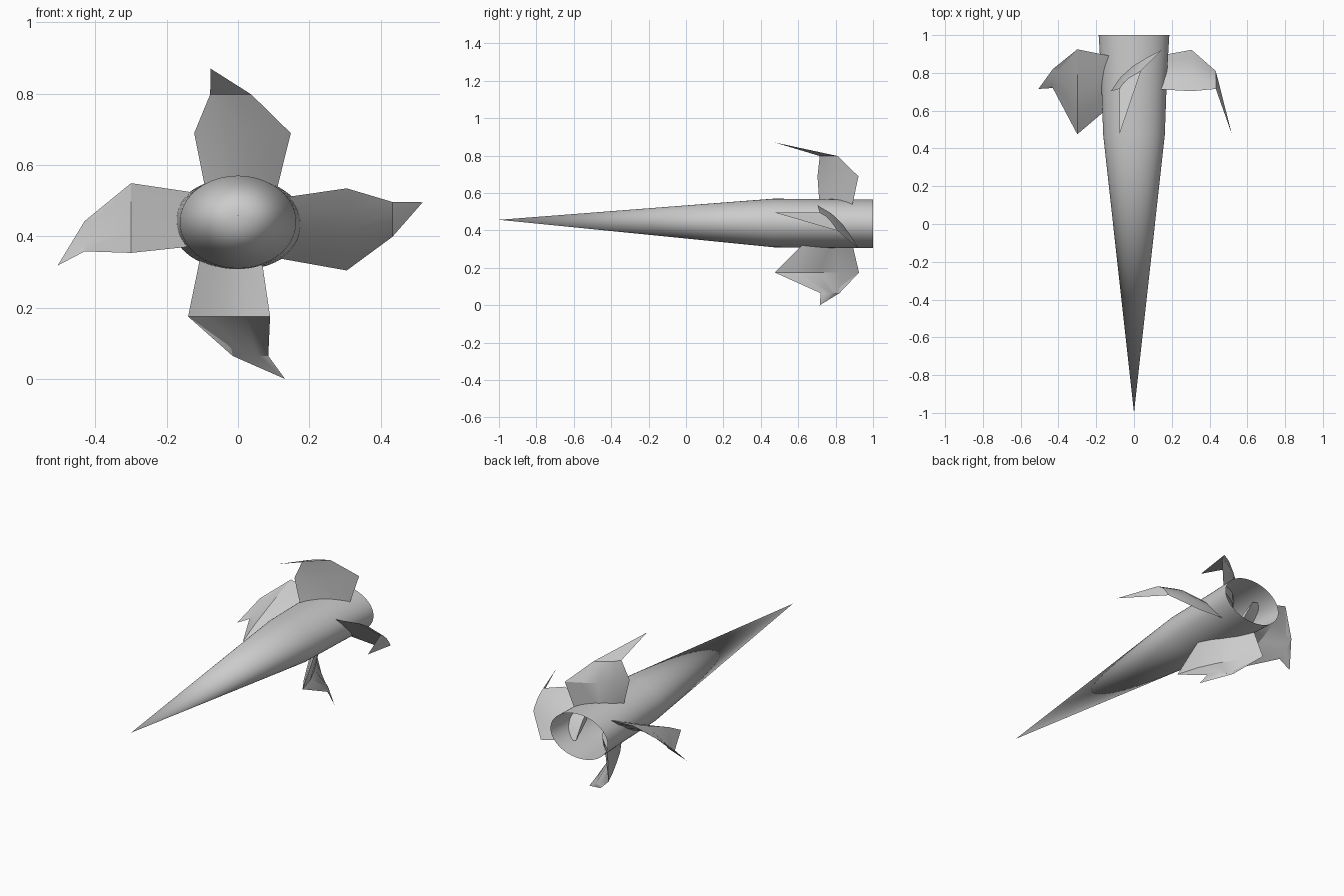
import bpy, bmesh, math
from mathutils import Vector

if "Cube" in bpy.data.objects:
    bpy.data.objects.remove(bpy.data.objects["Cube"])

CENTRE_Z, SQUASH = 0.43, 0.85


def finish(name, bm, angle):
    bmesh.ops.recalc_face_normals(bm, faces=bm.faces)
    me = bpy.data.meshes.new(name)
    bm.to_mesh(me)
    bm.free()
    ob = bpy.data.objects.new(name, me)
    bpy.context.collection.objects.link(ob)
    bpy.ops.object.select_all(action='DESELECT')
    ob.select_set(True)
    bpy.context.view_layer.objects.active = ob
    bpy.ops.object.shade_smooth_by_angle(angle=math.radians(angle))


def bridge(bm, a, b):
    n = len(a)
    for i in range(n):
        bm.faces.new((a[i], a[(i + 1) % n], b[(i + 1) % n], b[i]))


def fan(bm, ring, tip):
    v = bm.verts.new(tip)
    for i in range(len(ring)):
        bm.faces.new((ring[i], ring[(i + 1) % len(ring)], v))


# Long pointed body: oval rings (y, centre z, half width, half height), open at the back
bm = bmesh.new()
N = 64
rings = []
for y, z, rx, rz in [(0.47, 0.44, 0.163, 0.13), (0.8, 0.437, 0.175, 0.13), (1.0, 0.435, 0.187, 0.13)]:
    rings.append([bm.verts.new((rx * math.cos(2 * math.pi * i / N), y,
                                z + rz * math.sin(2 * math.pi * i / N))) for i in range(N)])
bridge(bm, rings[0], rings[1])
bridge(bm, rings[1], rings[2])
fan(bm, rings[0], (0, -1.0, 0.457))
finish("body", bm, 40)


def fin(name, quarter, sections, tip):
    """Cambered blade: sections are (radius, lead u, lead y, trail u, trail y, bulge)."""
    def place(u, y, r):
        a = quarter * math.pi / 2          # clockwise seen from the front
        x = u * math.cos(a) + r * math.sin(a)
        z = r * math.cos(a) - u * math.sin(a)
        return (x, y, CENTRE_Z + SQUASH * z)
    bm = bmesh.new()
    loops = []
    for r, lu, ly, tu, ty, bulge in sections:
        lead, trail = Vector((lu, ly)), Vector((tu, ty))
        d = (trail - lead).normalized()
        n = Vector((-d.y, d.x))
        loop = []
        for t, h in [(0, 0), (0.25, 0.85), (0.5, 1), (0.75, 0.6), (1, 0),
                     (0.75, -0.25), (0.5, -0.35), (0.25, -0.35)]:
            p = lead.lerp(trail, t) + n * h * bulge
            loop.append(bm.verts.new(place(p.x, p.y, r)))
        loops.append(loop)
    for a, b in zip(loops, loops[1:]):
        bridge(bm, a, b)
    bm.faces.new(loops[0])
    fan(bm, loops[-1], place(*tip))
    finish(name, bm, 25)


# Fins with a swept-forward spike at the end
spiked = [(0.10, -0.088, 0.715, 0.105, 0.885, 0.027),
          (0.305, -0.123, 0.703, 0.148, 0.922, 0.03),
          (0.433, -0.078, 0.715, 0.037, 0.81, 0.012)]
for name, q in (("top_fin", 0), ("right_fin", 1)):
    fin(name, q, spiked, (-0.077, 0.475, 0.518))

# Fins with the forward point halfway along the blade
broad = [(0.10, -0.065, 0.645, 0.105, 0.885, 0.027),
         (0.300, -0.09, 0.475, 0.14, 0.925, 0.03),
         (0.430, -0.085, 0.72, 0.015, 0.82, 0.012)]
for name, q in (("bottom_fin", 2), ("left_fin", 3)):
    fin(name, q, broad, (-0.132, 0.715, 0.506))
